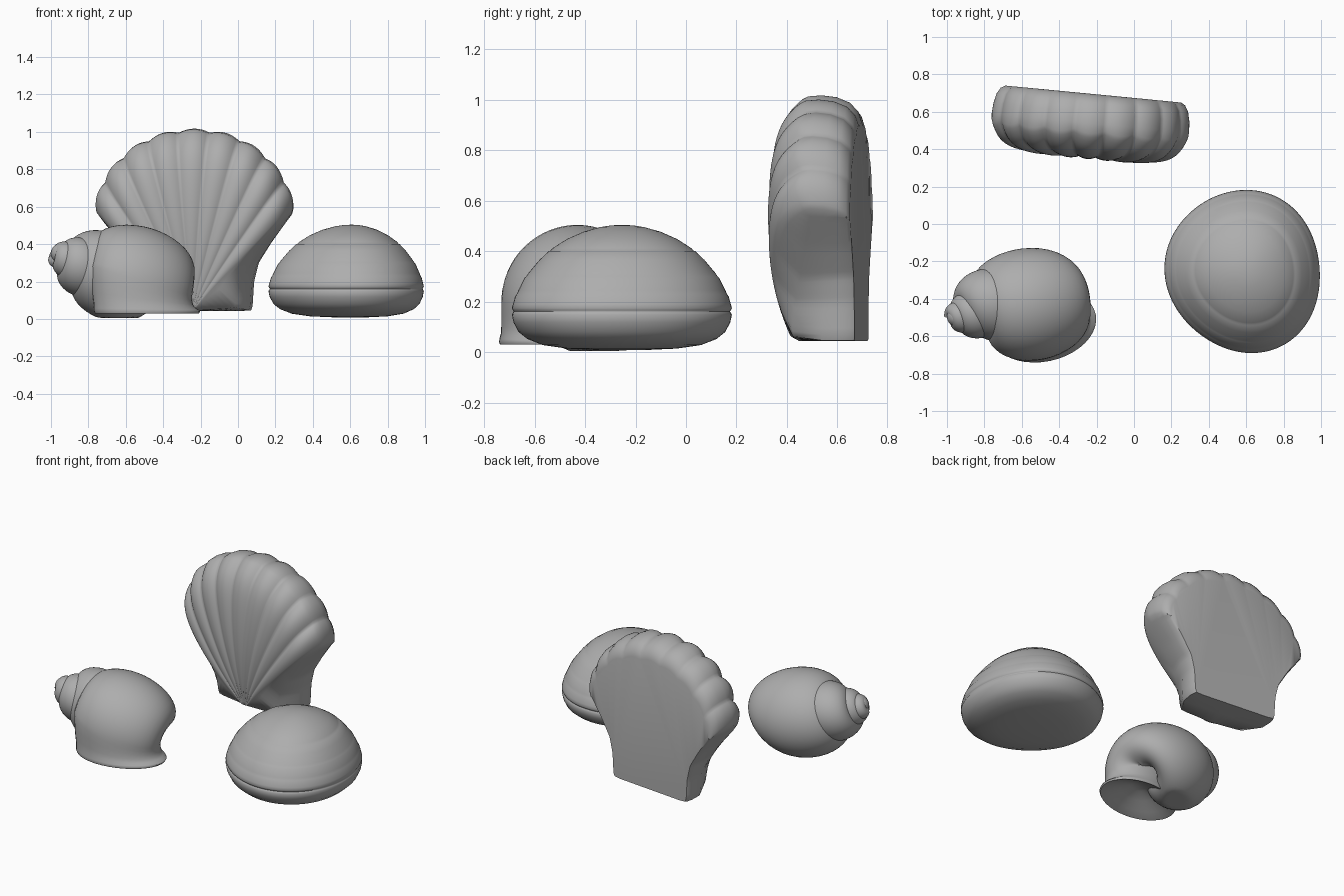
import bpy, bmesh
from math import sin, cos, pi, radians, exp, log
from mathutils import Vector, Matrix

cube = bpy.data.objects.get("Cube")
if cube:
    bpy.data.objects.remove(cube)

grey = bpy.data.materials.new("shell grey")
grey.use_nodes = True
grey.diffuse_color = (0.42, 0.42, 0.42, 1)
grey.node_tree.nodes["Principled BSDF"].inputs["Base Color"].default_value = (0.42, 0.42, 0.42, 1)


def interp(points, t):
    """Point on a polyline, t from 0 to 1."""
    f = min(max(t, 0), 1) * (len(points) - 1)
    i = min(int(f), len(points) - 2)
    return Vector(points[i]).lerp(Vector(points[i + 1]), f - i)


def loft(bm, rings, closed=True):
    """Skin a list of equal rings with quads."""
    vs = [[bm.verts.new(p) for p in ring] for ring in rings]
    n = len(rings[0])
    for a, b in zip(vs, vs[1:]):
        for i in range(n if closed else n - 1):
            j = (i + 1) % n
            bm.faces.new((a[i], a[j], b[j], b[i]))
    return vs


def finish(name, bm, smooth_steps=0, angle=60):
    bmesh.ops.remove_doubles(bm, verts=bm.verts, dist=0.0005)
    for _ in range(smooth_steps):
        bmesh.ops.smooth_vert(bm, verts=bm.verts, factor=0.5,
                              use_axis_x=True, use_axis_y=True, use_axis_z=True)
    bmesh.ops.recalc_face_normals(bm, faces=bm.faces)
    mesh = bpy.data.meshes.new(name)
    bm.to_mesh(mesh)
    bm.free()
    obj = bpy.data.objects.new(name, mesh)
    bpy.context.collection.objects.link(obj)
    mesh.materials.append(grey)
    bpy.ops.object.select_all(action='DESELECT')
    obj.select_set(True)
    bpy.context.view_layer.objects.active = obj
    bpy.ops.object.shade_smooth_by_angle(angle=radians(angle))
    return obj


# Scallop: nine-ribbed fan on a flat-backed, necked base
LEVELS, FAN, SPREAD = 30, 108, 45
BASE = 0.043
place = Matrix.Translation((-0.218, 0.697, 0)) @ Matrix.Rotation(radians(-5.5), 4, 'Z')


def rib(deg):
    return abs(cos(pi * deg / 10)) ** 0.8


def fan_point(r, deg, depth=None):
    reach = 0.953 - 0.21 * (abs(deg) / SPREAD) ** 2.2 + 0.018 * rib(deg)
    if depth is None:
        depth = 0.275 + 0.25 * r - 0.22 * r * r - 0.095 * r ** 14
        depth += 0.025 * (rib(deg) - 0.65) * r - 0.03 * r * (abs(deg) / SPREAD) ** 4
    a = radians(deg)
    return place @ Vector((r * reach * sin(a), -depth, BASE + r * reach * cos(a)))


def level(j):
    return 1 - (j / LEVELS) ** 1.3


degs = [-SPREAD + 2 * SPREAD * i / FAN for i in range(FAN + 1)]
neck_back = [(0.52, 0.56), (0.41, 0.41), (0.34, 0.3), (0.315, 0.2), (0.305, BASE), (0, BASE)]
neck_front = [(0.52, 0.56), (0.39, 0.4), (0.29, 0.27), (0.24, 0.18), (0.23, BASE), (0, BASE)]


def slab_ring(size, depth, neck, base_depth):
    ring = [fan_point(size, d, depth) for d in degs]
    right = []
    for j in range(1, LEVELS + 1):
        p = interp(neck, j / LEVELS)
        d = depth + (base_depth - depth) * min(1, 1.4 * j / LEVELS)
        right.append(Vector((p.x * (0.5 + size / 2), -d, p.y)))
    left = [Vector((-p.x, p.y, p.z)) for p in right[-2::-1]]
    return ring + [place @ p for p in right + left]


front_edge = ([fan_point(1, d) for d in degs]
              + [fan_point(level(j), SPREAD) for j in range(1, LEVELS + 1)]
              + [fan_point(level(j), -SPREAD) for j in range(LEVELS - 1, 0, -1)])
bm = bmesh.new()
skin = loft(bm, [slab_ring(0.885, 0, neck_back, 0),
                 slab_ring(0.94, 0.014, neck_back, 0.012),
                 slab_ring(0.975, 0.045, neck_back, 0.05),
                 slab_ring(0.998, 0.1, neck_back, 0.12),
                 slab_ring(1.005, 0.16, neck_front, 0.265),
                 front_edge])
bm.faces.new(skin[0])
loft(bm, [[fan_point(level(j), d) for d in degs] for j in range(LEVELS)]
     + [[fan_point(0, d) for d in degs]], closed=False)
finish("scallop_shell", bm, 1)

# Clam: two lens-shaped valves meeting at a grooved seam
clam_profile = [(0, 0.504), (0.1, 0.502), (0.2, 0.495), (0.35, 0.477), (0.5, 0.448),
                (0.63, 0.412), (0.65, 0.402), (0.665, 0.4), (0.75, 0.365), (0.85, 0.313),
                (0.87, 0.3), (0.885, 0.294), (0.94, 0.245), (0.955, 0.23), (0.97, 0.221),
                (0.99, 0.19), (1, 0.174), (0.99, 0.166), (0.983, 0.161), (0.99, 0.156),
                (1, 0.148), (0.985, 0.118), (0.94, 0.08), (0.86, 0.052), (0.72, 0.028),
                (0.5, 0.014), (0.25, 0.009), (0, 0.007)]


def clam_ring(f, z):
    ring = []
    for i in range(96):
        a = 2 * pi * i / 96
        r = 0.425 + 0.013 * cos(2 * (a - radians(110))) + 0.01 * cos(3 * (a - radians(300)))
        ring.append((0.588 + (1 - f) * 0.02 + f * r * cos(a), -0.253 + f * r * sin(a), z))
    return ring


bm = bmesh.new()
loft(bm, [clam_ring(f, z) for f, z in clam_profile])
finish("clam_shell", bm)

# Sea snail: tube swept along a widening spiral, ending in a flared mouth
GROWTH = log(1.5) / (2 * pi)
W_END, TURNS, STEPS, SIDES = 0.32, 3.7, 220, 40
axis = Vector((0.475, 0.095, -0.145)).normalized()
tip = Vector((-1.065, -0.517, 0.37))
side = Vector((0, -1, 0))
side = (side - axis * side.dot(axis)).normalized()
up = axis.cross(side)
up = up if up.z > 0 else -up


def spiral_ring(back_turn, size=1.0):
    w = W_END * exp(-GROWTH * back_turn)
    out = side * cos(back_turn) + up * sin(back_turn)
    # The last whorl catches up with the mouth; the one before it bulges
    swell = exp(-((w - 0.27) / 0.04) ** 2)
    bulge = exp(-((w - 0.22) / 0.06) ** 2)
    centre = tip + axis * (1.7 * w + 0.07 * swell) + Vector((0, 0.045, -0.02)) * bulge
    w *= 1 + 0.13 * exp(-((w - 0.18) / 0.035) ** 2)
    centre += out * (0.42 * w)
    length = w * (0.78 + 0.2 * swell + 0.07 * (w / W_END) ** 4)
    return [centre + size * (axis * length * cos(2 * pi * i / SIDES)
                             + out * 0.58 * w * sin(2 * pi * i / SIDES)) for i in range(SIDES)]


start = TURNS * 2 * pi
rings = [spiral_ring(start + 0.8 * (1 - s), s) for s in (0, 0.4, 0.7, 0.9)]
rings += [spiral_ring(start * (1 - i / STEPS)) for i in range(STEPS + 1)]
mouth = rings[-1]
middle = sum(mouth, Vector()) / SIDES


def mouth_ring(spread, drop, z=0.045):
    ring = []
    for p in mouth:
        q = middle + (p - middle) * spread
        q.x += 0.03 * drop ** 3
        q.z = q.z + (z - q.z) * drop
        ring.append(q)
    return ring


rings += [mouth_ring(1.0, 0.3), mouth_ring(1.0, 0.6), mouth_ring(1.01, 0.82),
          mouth_ring(1.04, 0.95), mouth_ring(1.05, 1, 0.04), mouth_ring(1.03, 1, 0.03),
          mouth_ring(0.97, 1, 0.035), mouth_ring(0.8, 1, 0.055), mouth_ring(0.5, 1, 0.09),
          mouth_ring(0.2, 1, 0.12), mouth_ring(0, 1, 0.125)]
bm = bmesh.new()
loft(bm, rings)
for v in bm.verts:
    v.co.z = max(v.co.z, 0.005)
# Rounded bead closing the tip of the spire
bmesh.ops.create_uvsphere(bm, u_segments=24, v_segments=16, radius=0.055,
                          matrix=Matrix.Translation((-0.945, -0.495, 0.35)))
finish("sea_snail_shell", bm)
